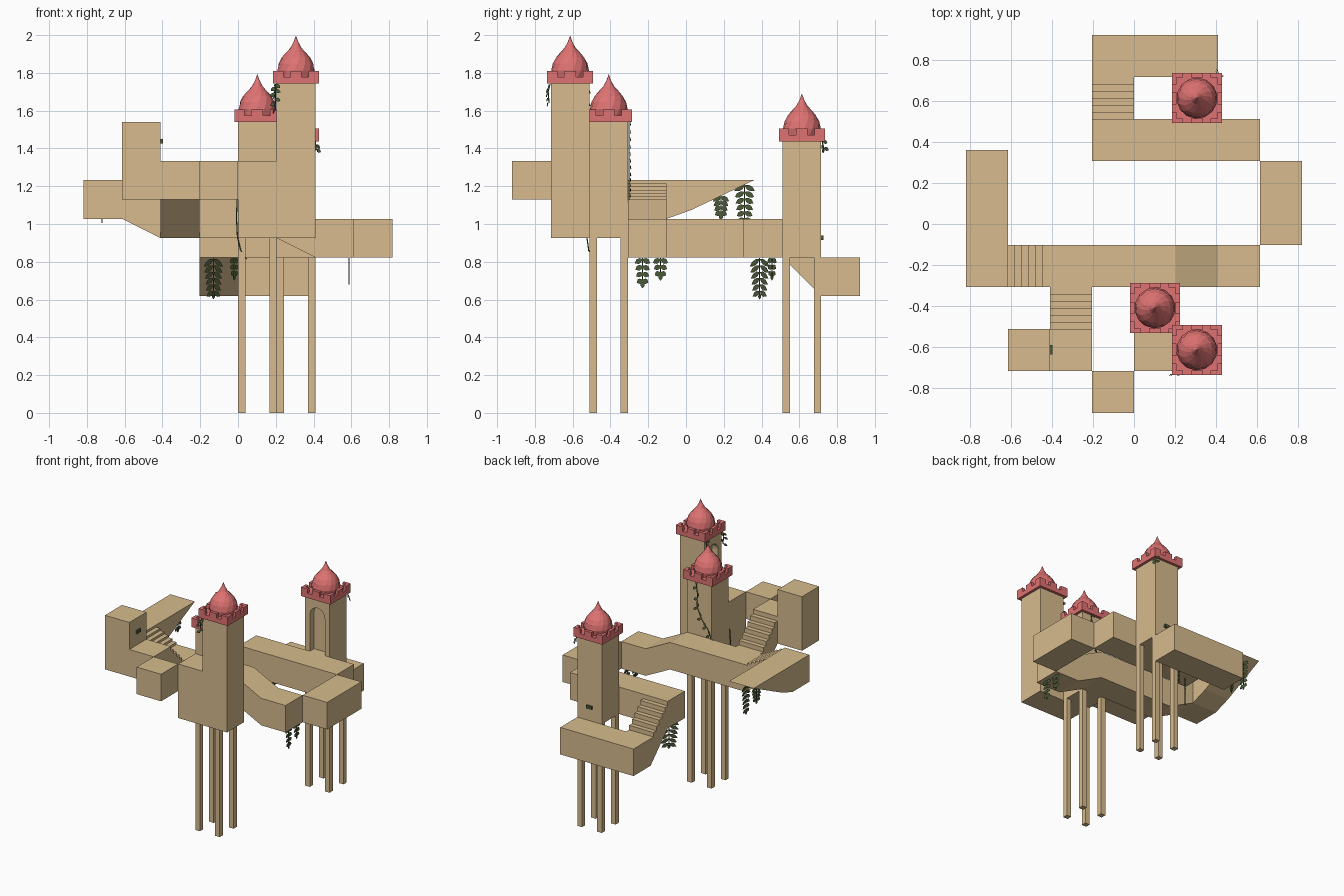
import bpy, bmesh, math, random
from mathutils import Vector

if "Cube" in bpy.data.objects:
    bpy.data.objects.remove(bpy.data.objects["Cube"])

random.seed(4)
U = 0.2045          # grid cell of the whole castle
ZO = 0.005


def mat(name, c):
    m = bpy.data.materials.new(name)
    m.diffuse_color = (*c, 1)
    m.use_nodes = True
    m.node_tree.nodes["Principled BSDF"].inputs["Base Color"].default_value = m.diffuse_color
    return m


STONE = mat("sandstone", (0.68, 0.50, 0.27))
RED = mat("red_roof", (0.74, 0.17, 0.17))
GREEN = mat("leaf_green", (0.07, 0.10, 0.04))


def finish(name, bm, m):
    me = bpy.data.meshes.new(name)
    bm.to_mesh(me)
    bm.free()
    me.materials.append(m)
    ob = bpy.data.objects.new(name, me)
    bpy.context.collection.objects.link(ob)
    return ob


def add_box(bm, x0, x1, y0, y1, z0, z1):
    v = [bm.verts.new((x, y, z)) for z in (z0, z1)
         for x, y in ((x0, y0), (x1, y0), (x1, y1), (x0, y1))]
    for f in ((3, 2, 1, 0), (4, 5, 6, 7), (0, 1, 5, 4), (1, 2, 6, 5), (2, 3, 7, 6), (3, 0, 4, 7)):
        bm.faces.new([v[i] for i in f])


def block(name, x0, x1, y0, y1, z0, z1):
    """Box in grid cells."""
    bm = bmesh.new()
    add_box(bm, x0 * U, x1 * U, y0 * U, y1 * U, z0 * U + ZO, z1 * U + ZO)
    return finish(name, bm, STONE)


def prism(name, axis, pts, lo, hi):
    """Extrude a side profile (h, z) along x or y."""
    bm = bmesh.new()
    P = (lambda a, h, z: (a, h, z)) if axis == 'x' else (lambda a, h, z: (h, a, z))
    f = bm.faces.new([bm.verts.new(P(lo, h, z)) for h, z in pts])
    r = bmesh.ops.extrude_face_region(bm, geom=[f])
    d = P(hi - lo, 0, 0)
    bmesh.ops.translate(bm, vec=d, verts=[g for g in r['geom'] if isinstance(g, bmesh.types.BMVert)])
    bmesh.ops.recalc_face_normals(bm, faces=bm.faces)
    return finish(name, bm, STONE)


def stairs(name, axis, h0, h1, z0, z1, lo, hi, n=6):
    """Stair flight with a sloped underside, one cell thick."""
    pts = [(h0 * U, z0 * U + ZO)]
    for i in range(1, n + 1):
        h = (h0 + (h1 - h0) * i / n) * U
        pts += [(h, (z0 + (z1 - z0) * k / n) * U + ZO) for k in (i - 1, i)]
    pts += [(h1 * U, (z1 - 1) * U + ZO), (h0 * U, (z0 - 1) * U + ZO)]
    return prism(name, axis, pts, lo * U, hi * U)


# Walkways
block("back_platform", -1, 2, 3.5, 4.5, 3, 4)
stairs("back_stairs", 'x', 3.5, 2.5, 4, 5, -1, 0)
block("rear_walkway", -1, 3, 1.5, 2.5, 4, 5)
block("side_walkway", 3, 4, -0.5, 1.5, 4, 5)
prism("main_walkway", 'y', [(h * U, z * U + ZO) for h, z in (
    (-2, 4.5), (1, 4.5), (2, 4), (3, 4), (3, 5), (2, 5), (1, 5.5), (-2, 5.5))], -1.5 * U, -0.5 * U)
stairs("left_stairs", 'y', -2, -3, 5.5, 6, -1.5, -0.5)
prism("pointed_walkway", 'x', [(-1.5 * U, 5 * U + ZO), (-0.5 * U, 5 * U + ZO), (0.03, 1.075),
                               (0.36, 6 * U + ZO), (-1.5 * U, 6 * U + ZO)], -4 * U, -3 * U)
stairs("front_stairs", 'x', -1.5, -2.5, 5.5, 6.5, -2, -1)
block("front_landing", -2, -1, -3.5, -2.5, 5.5, 6.5)
block("tall_block", -3, -2, -3.5, -2.5, 5.5, 7.5)
block("front_block", -1, 0, -4.5, -3.5, 5.5, 6.5)
block("tower_terrace", 0, 1, -3.5, -2.5, 4.5, 6.5)


# Towers
def doorway(tower, cx, cy, z, axis):
    """Cut an arched recess centred on a wall point."""
    w, spring, d = 0.062, 0.28, 0.05
    pts = [(-w, 0.0), (w, 0.0)] + [(w * math.cos(a), spring + w * math.sin(a))
                                   for a in (math.pi * i / 10 for i in range(11))]
    c, other = (cx, cy) if axis == 'y' else (cy, cx)
    cut = prism("door_cutter", axis, [(c + h, z + k) for h, k in pts], other - d, other + d)
    mod = tower.modifiers.new("door", 'BOOLEAN')
    mod.object, mod.operation, mod.solver = cut, 'DIFFERENCE', 'EXACT'
    dg = bpy.context.evaluated_depsgraph_get()
    me = bpy.data.meshes.new_from_object(tower.evaluated_get(dg))
    tower.modifiers.clear()
    tower.data = me
    bpy.data.objects.remove(cut)


def tower_top(name, cx, cy, z):
    # battlement ring
    bm = bmesh.new()
    s, t = 0.122, 0.022
    add_box(bm, cx - s, cx + s, cy - s, cy + s, z, z + 0.035)
    a, b = s - 0.055, 0.03
    for sx in (-1, 1):
        for lo, hi in ((-s, -a), (-b, b), (a, s)):
            e0, e1 = sorted((sx * s, sx * (s - t)))
            add_box(bm, cx + lo, cx + hi, cy + e0, cy + e1, z + 0.035, z + 0.068)
            add_box(bm, cx + e0, cx + e1, cy + lo, cy + hi, z + 0.035, z + 0.068)
    finish(name + "_battlement", bm, RED)
    # twisted onion roof
    bm = bmesh.new()
    n, prev = 14, None
    for j, (r, h) in enumerate(((.094, .035), (.1, .07), (.092, .107), (.076, .138),
                                (.052, .165), (.029, .19), (.012, .222))):
        ring = [bm.verts.new((cx + r * math.cos(q), cy + r * math.sin(q), z + h))
                for q in ((i + j * 0.35) * math.tau / n for i in range(n))]
        if prev:
            for i in range(n):
                k = (i + 1) % n
                bm.faces.new((prev[i], prev[k], ring[k], ring[i]))
        prev = ring
    tip = bm.verts.new((cx, cy, z + 0.255))
    for i in range(n):
        bm.faces.new((prev[i], prev[(i + 1) % n], tip))
    finish(name + "_roof", bm, RED)


towers = {}
for name, x, y, z0, z1 in (("middle_tower", 0, -2.5, 4.5, 7.5), ("front_tower", 1, -3.5, 4.5, 8.5),
                           ("rear_tower", 1, 2.5, 4, 7)):
    towers[name] = block(name, x, x + 1, y, y + 1, z0, z1)
    tower_top(name, (x + .5) * U, (y + .5) * U, z1 * U + ZO)
    if name != "front_tower":
        w = 0.19                                 # four legs
        for i in (0, 1 - w):
            for k in (0, 1 - w):
                block(name + "_leg", x + i, x + i + w, y + k, y + k + w, -ZO / U, z0)
doorway(towers["rear_tower"], 1.5 * U, 2.5 * U, 5 * U + ZO, 'y')
doorway(towers["front_tower"], U, -3 * U, 6.5 * U + ZO, 'x')

# Small window slots
for cx, cy, cz, sx, sy in ((-2 * U + .004, -3 * U, 1.437, .007, .023), (1.5 * U, 3.5 * U + .004, .927, .023, .007)):
    bm = bmesh.new()
    add_box(bm, cx - sx, cx + sx, cy - sy, cy + sy, cz - .012, cz + .012)
    finish("window_slot", bm, GREEN)


# Foliage
def leaf(bm, p, d, side, length, width):
    p, d, side = Vector(p), Vector(d).normalized(), Vector(side).normalized()
    outline = ((0, 0), (.3, .42), (.65, .45), (1, 0), (.65, -.45), (.3, -.42))
    bm.faces.new([bm.verts.new(p + d * length * a + side * width * b) for a, b in outline])


def frond(x, y, z0, z1, half, ang):
    bm = bmesh.new()
    h = Vector((math.cos(ang), math.sin(ang), 0))
    up = Vector((0, 0, 1))
    add_box(bm, x - .003, x + .003, y - .003, y + .003, z1 + .02, z0)
    n = max(3, round((z0 - z1) / 0.036))
    for i in range(n):
        z = z0 - .005 - (z0 - z1 - .05) * i / (n - 1)
        k = half * (1 - 0.35 * i / n)
        for s in (-1, 1):
            leaf(bm, (x, y, z), h * s - up * .55, up + h * s * .55, k * 1.12, .03)
    leaf(bm, (x, y, z1 + .035), -up, h, .035, .024)
    finish("hanging_frond", bm, GREEN)


for f in ((-.13, .39, .82, .60, .075, .8), (-.02, .455, .82, .70, .035, .8),
          (.587, -.23, .82, .66, .042, 1.57), (.587, -.135, .82, .70, .04, 1.57),
          (-.72, .185, 1.15, 1.02, .045, 1.3), (-.72, .31, 1.21, .985, .055, 1.57)):
    frond(*f)


def vine(pts, leaves, out):
    """Thin climbing stem with small leaves along it."""
    cu = bpy.data.curves.new("vine_stem", 'CURVE')
    cu.dimensions, cu.bevel_depth, cu.bevel_resolution = '3D', .0035, 0
    sp = cu.splines.new('POLY')
    sp.points.add(len(pts) - 1)
    for q, p in zip(sp.points, pts):
        q.co = (*p, 1)
    cu.materials.append(GREEN)
    bpy.context.collection.objects.link(bpy.data.objects.new("vine_stem", cu))
    bm = bmesh.new()
    out = Vector(out)
    tan = out.cross(Vector((0, 0, 1)))
    for i in range(leaves):
        t = i / max(1, leaves - 1) * (len(pts) - 1) * .999
        p = Vector(pts[int(t)]).lerp(Vector(pts[int(t) + 1]), t % 1)
        s = 1 if i % 2 else -1
        d = tan * s + out * .3 + Vector((0, 0, random.uniform(-1, -.3)))
        leaf(bm, p + out * .004, d, d.cross(out), .032, .022)
    finish("vine_leaves", bm, GREEN)


vine([(.13, -.302, 1.54), (.115, -.302, 1.44), (.12, -.302, 1.35), (.08, -.302, 1.26),
      (.03, -.302, 1.2), (0, -.302, 1.13)], 13, (0, 1, 0))
vine([(-.005, -.515, 1.13), (-.008, -.52, 1.03), (-.003, -.525, .93), (.015, -.515, .86), (.045, -.475, .815)],
     0, (-1, 0, 0))
vine([(.2, -.72, 1.74), (.195, -.73, 1.70), (.198, -.725, 1.64)], 6, (0, -1, 0))
vine([(.2, -.53, 1.74), (.198, -.53, 1.68), (.197, -.535, 1.6)], 5, (-1, 0, 0))
vine([(.408, .72, 1.44), (.413, .728, 1.41), (.412, .73, 1.395)], 4, (.7, .7, 0))
